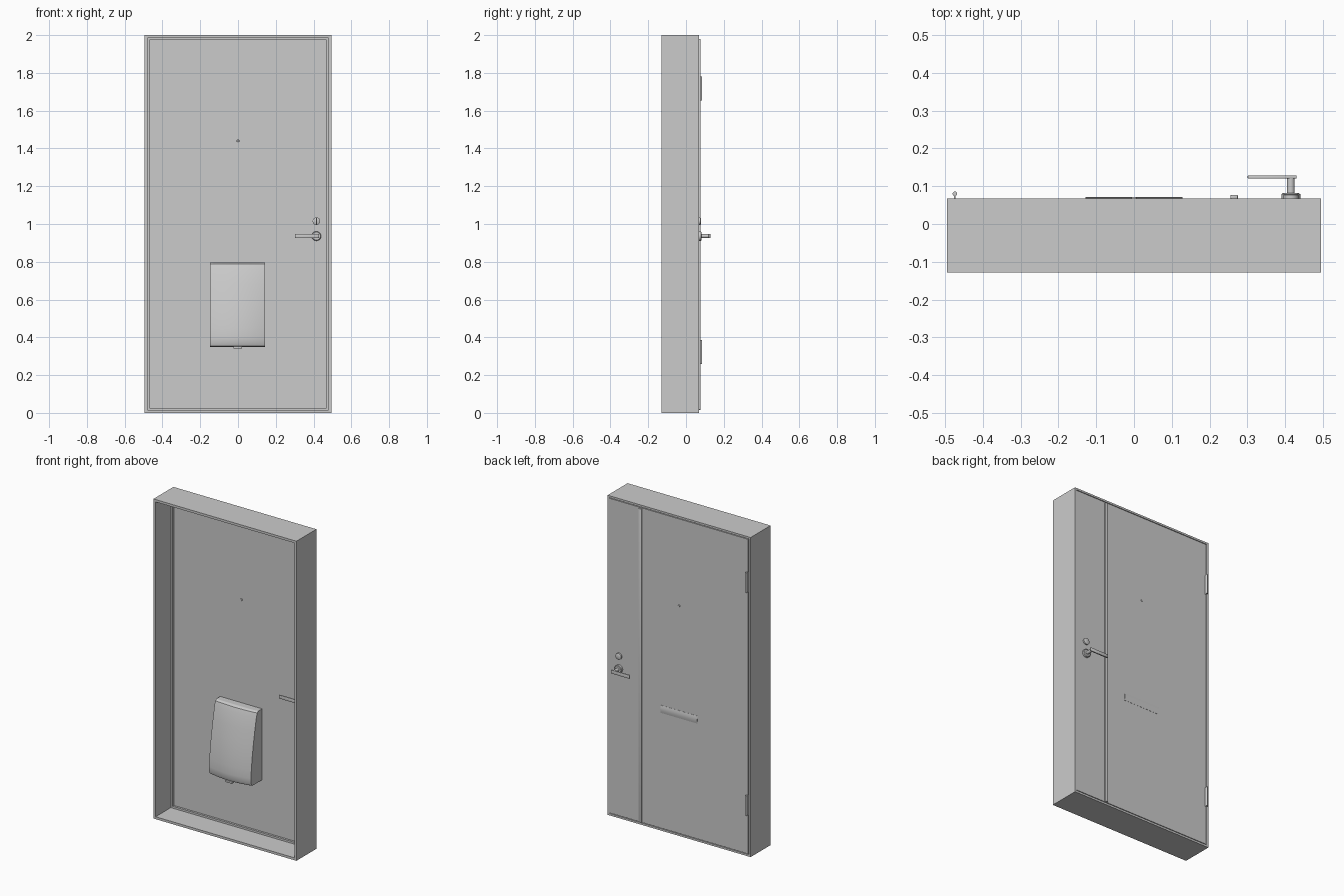
import bpy, bmesh, math
from mathutils import Matrix, Vector

cube = bpy.data.objects.get("Cube")
if cube:
    bpy.data.objects.remove(cube, do_unlink=True)

grey = bpy.data.materials.new("light_grey")
grey.use_nodes = True
COLOR = (0.6, 0.6, 0.6, 1)
grey.diffuse_color = COLOR
grey.node_tree.nodes["Principled BSDF"].inputs["Base Color"].default_value = COLOR

BACK, INNER, FRONT = 0.068, 0.034, -0.129


def finish(name, bm, smooth=False):
    bmesh.ops.recalc_face_normals(bm, faces=bm.faces)
    mesh = bpy.data.meshes.new(name)
    bm.to_mesh(mesh)
    bm.free()
    mesh.materials.append(grey)
    obj = bpy.data.objects.new(name, mesh)
    bpy.context.collection.objects.link(obj)
    if smooth:
        bpy.ops.object.select_all(action='DESELECT')
        obj.select_set(True)
        bpy.context.view_layer.objects.active = obj
        bpy.ops.object.shade_smooth_by_angle(angle=math.radians(35))
    return obj


def box(name, x, y, z, bevel=0):
    """Box from (low, high) ranges."""
    bm = bmesh.new()
    spans = [(min(r), max(r)) for r in (x, y, z)]
    size = [b - a for a, b in spans]
    mid = [(a + b) / 2 for a, b in spans]
    bmesh.ops.create_cube(bm, size=1)
    bmesh.ops.scale(bm, vec=size, verts=bm.verts)
    bmesh.ops.translate(bm, vec=mid, verts=bm.verts)
    if bevel:
        bmesh.ops.bevel(bm, geom=bm.edges[:], offset=bevel, segments=2,
                        profile=0.5, affect='EDGES')
    return finish(name, bm, bool(bevel))


def rod(name, x, z, radius, y0, y1, tip=None):
    """Round part along y; the tip radius applies at y1."""
    bm = bmesh.new()
    bmesh.ops.create_cone(bm, cap_ends=True, segments=32, radius1=radius,
                          radius2=radius if tip is None else tip, depth=abs(y1 - y0))
    turn = math.radians(-90 if y1 > y0 else 90)
    bm.transform(Matrix.Translation((x, (y0 + y1) / 2, z)) @ Matrix.Rotation(turn, 4, 'X'))
    return finish(name, bm, True)


def skin(bm, loops, closed):
    """Join equally long closed vertex loops with quads."""
    count = len(loops[0])
    for i in range(len(loops) if closed else len(loops) - 1):
        a, b = loops[i], loops[(i + 1) % len(loops)]
        for j in range(count):
            k = (j + 1) % count
            bm.faces.new((a[j], a[k], b[k], b[j]))


# Frame: stepped section with a door stop, swept around the rectangle
bm = bmesh.new()
section = [(0, FRONT), (0.015, FRONT), (0.015, 0.021), (0.027, 0.021),
           (0.027, INNER), (0.012, INNER), (0.012, BACK), (0, BACK)]
loops = []
for inset, y in section:
    w = 0.495 - inset
    loops.append([bm.verts.new(p) for p in ((-w, y, inset), (w, y, inset),
                                            (w, y, 2 - inset), (-w, y, 2 - inset))])
skin(bm, loops, True)
finish("frame", bm)

# Door leaf with a thin gap, and its raised pull strip
box("door_leaf", (-0.478, 0.483), (INNER, BACK), (0.016, 1.984))
box("pull_strip", (0.255, 0.275), (BACK - 0.002, 0.077), (0.016, 1.98), 0.003)

# Hinges on the back edge
for label, z in (("lower", 0.26), ("upper", 1.655)):
    bm = bmesh.new()
    bmesh.ops.create_cone(bm, cap_ends=True, segments=20, radius1=0.006,
                          radius2=0.006, depth=0.125)
    bmesh.ops.translate(bm, vec=(-0.474, 0.08, z + 0.0625), verts=bm.verts)
    finish(label + "_hinge_barrel", bm, True)
    box(label + "_hinge_leaf", (-0.476, -0.472), (BACK - 0.002, 0.078), (z, z + 0.125))

# Handles, locks and peephole on both faces
for side, y, d in (("back", BACK, 1), ("front", INNER, -1)):
    hx, hz = 0.415, 0.936
    rod(side + "_rosette", hx, hz, 0.025, y, y + d * 0.011)
    rod(side + "_rosette_rim", hx, hz, 0.025, y + d * 0.011, y + d * 0.014, 0.021)
    rod(side + "_spindle", hx, hz, 0.01, y, y + d * 0.056)
    box(side + "_lever", (0.301, 0.43), (y + d * 0.052, y + d * 0.061),
        (hz - 0.011, hz + 0.011), 0.002)
    rod(side + "_lock", hx, 1.015, 0.02, y, y + d * 0.009)
    rod(side + "_lock_rim", hx, 1.015, 0.02, y + d * 0.009, y + d * 0.012, 0.014)
    rod(side + "_peephole", 0, 1.44, 0.007, y, y + d * 0.003, 0.005)
box("thumb_turn", (0.412, 0.418), (INNER, INNER - 0.02), (0.998, 1.032), 0.001)

# Mail flap: plate with a gently arched face
bm = bmesh.new()
ends = []
for x in (-0.128, 0.128):
    ring = [bm.verts.new((x, BACK - 0.002, z)) for z in (0.785, 0.737)]
    for i in range(9):
        t = i / 8
        ring.append(bm.verts.new((x, BACK + 0.001 + 0.003 * math.sin(math.pi * t),
                                  0.737 + 0.048 * t)))
    ends.append(ring)
    bm.faces.new(ring)
skin(bm, ends, False)
finish("mail_flap", bm, True)

# Mail box: thin at the top, deep at the bottom, with a bowed front
bm = bmesh.new()
profile = [(0.795, 0.045), (0.787, 0.058), (0.76, 0.068), (0.68, 0.087), (0.6, 0.104),
           (0.52, 0.118), (0.45, 0.127), (0.4, 0.131), (0.37, 0.13), (0.355, 0.124),
           (0.35, 0.115)]
rings = []
for z, depth in profile:
    ring = [bm.verts.new((-0.147, INNER, z))]
    for i in range(17):
        u = i / 8 - 1
        ring.append(bm.verts.new((-0.002 + 0.145 * u, INNER - depth * (1 - 0.16 * u * u), z)))
    ring.append(bm.verts.new((0.143, INNER, z)))
    rings.append(ring)
skin(bm, rings, False)
bm.faces.new(rings[0])
bm.faces.new(rings[-1])
finish("mail_box", bm, True)
box("mail_box_latch", (-0.025, 0.022), (-0.092, -0.07), (0.34, 0.352), 0.002)
